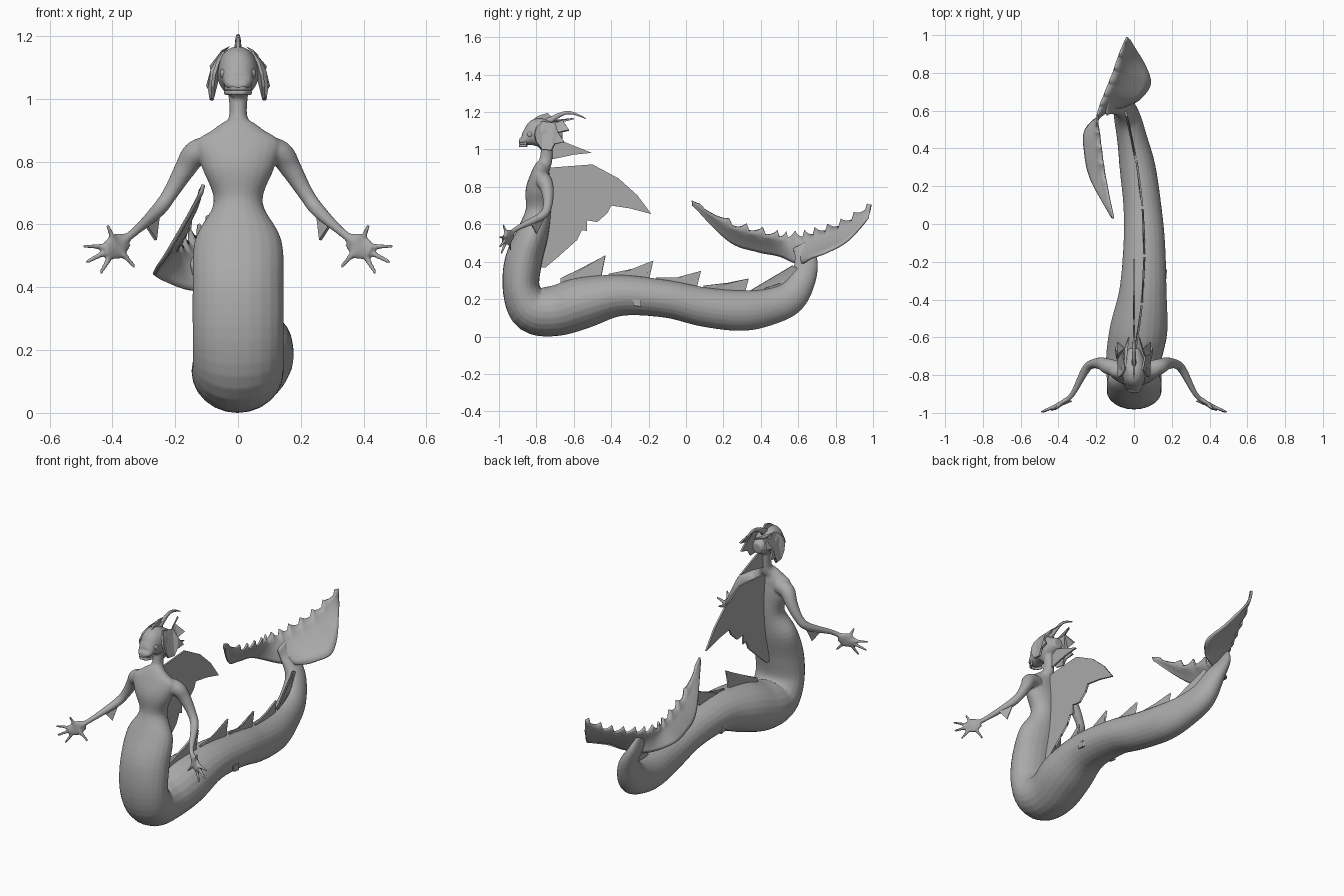
import bpy, bmesh, math
from mathutils import Vector

default_cube = bpy.data.objects.get("Cube")
if default_cube:
    bpy.data.objects.remove(default_cube, do_unlink=True)

grey = (.4, .4, .4, 1)
skin = bpy.data.materials.new("grey_skin")
skin.use_nodes = True
skin.diffuse_color = grey
skin.node_tree.nodes["Principled BSDF"].inputs["Base Color"].default_value = grey


def finish(mesh_data, name, smooth=True):
    bmesh.ops.recalc_face_normals(mesh_data, faces=mesh_data.faces)
    mesh = bpy.data.meshes.new(name)
    mesh_data.to_mesh(mesh)
    mesh_data.free()
    mesh.materials.append(skin)
    for polygon in mesh.polygons:
        polygon.use_smooth = smooth
    part = bpy.data.objects.new(name, mesh)
    bpy.context.collection.objects.link(part)
    return part


def spline(rows, steps):
    """Smooth curve through rows of any width."""
    rows = [Vector(row) for row in rows]
    ends = [rows[0]] + rows + [rows[-1]]
    result = []
    for before, start, end, after in zip(ends, rows, rows[1:], ends[3:]):
        lead_in, lead_out = (end - before) / 2, (after - start) / 2
        for step in range(steps):
            t = step / steps
            blend = t * t * (3 - 2 * t)
            result.append(start.lerp(end, blend) + lead_in * t * (1 - t) ** 2
                          - lead_out * t * t * (1 - t))
    return result + [rows[-1]]


def tube(mesh_data, rows, across=(1, 0, 0), sides=24, steps=5):
    """Loft ellipses; each row is x, y, z, half width, half depth."""
    rows = spline(rows, steps)
    centres = [Vector(row[:3]) for row in rows]
    rings = []
    for centre, row, back, ahead in zip(centres, rows, centres[:1] + centres, centres[1:] + centres[-1:]):
        along = (ahead - back).normalized()
        wide = Vector(across)
        wide = (wide - along * wide.dot(along)).normalized()
        deep = along.cross(wide)
        angles = [math.tau * side / sides for side in range(sides)]
        rings.append([mesh_data.verts.new(centre + wide * row[3] * math.cos(angle)
                                          + deep * row[4] * math.sin(angle)) for angle in angles])
    for ring, following in zip(rings, rings[1:]):
        for side in range(sides):
            mesh_data.faces.new((ring[side - 1], ring[side], following[side], following[side - 1]))
    mesh_data.faces.new(rings[0])
    mesh_data.faces.new(rings[-1])


def thicken(part, amount):
    modifier = part.modifiers.new("thickness", "SOLIDIFY")
    modifier.thickness = amount
    modifier.offset = 0


def fin(name, outline, bend=lambda y, z: 0):
    """Thin plate from a side outline of y, z; bend gives x."""
    plate = bmesh.new()
    plate.faces.new([plate.verts.new((bend(y, z), y, z)) for y, z in outline])
    bmesh.ops.triangulate(plate, faces=plate.faces)
    thicken(finish(plate, name, False), .01)


def jagged(start, end, teeth, depth):
    """Saw-toothed edge whose notches lie to the right of its direction."""
    start, end = Vector(start), Vector(end)
    inward = Vector((end.y - start.y, start.x - end.x)).normalized() * depth
    count = teeth * 2
    return [start.lerp(end, i / count) + inward * (i % 2) for i in range(count + 1)]


def drift(y):
    """Sideways sway of the tail."""
    return .055 - .18 * (max(y, -.7) + .15) ** 2


def tail_top(y):
    return .29 + .045 * math.cos(4 * (y + .4))


# Neck, torso and long curving tail: y, z, half width, half depth
body = bmesh.new()
trunk = [
    (-.74, 1.04, .035, .03), (-.75, .94, .03, .035), (-.77, .9, .08, .042),
    (-.78, .86, .135, .052), (-.79, .78, .115, .068), (-.79, .67, .078, .068),
    (-.82, .55, .138, .085), (-.87, .4, .145, .1), (-.88, .25, .145, .1),
    (-.82, .145, .145, .125), (-.7, .137, .148, .135), (-.55, .18, .152, .137),
    (-.35, .22, .125, .11), (-.1, .2, .11, .1), (.1, .157, .1, .105),
    (.3, .138, .095, .108), (.45, .16, .08, .097), (.56, .21, .07, .088),
    (.63, .32, .05, .068), (.64, .42, .03, .06), (.61, .49, .01, .045)]
lean = [.5 * max(0, z - .3) if y > 0 else 0 for y, z, *size in trunk]
tube(body, [(drift(row[0]) - shift, *row) for row, shift in zip(trunk, lean)])

# Head with a blunt fish snout
head = [(-.893, 1.048, .028, .012), (-.87, 1.047, .042, .026), (-.84, 1.065, .05, .05),
        (-.8, 1.083, .062, .08), (-.75, 1.085, .066, .075), (-.66, 1.08, .03, .03)]
tube(body, [(0, *row) for row in head])

# Arms, palms and spread fingers
arm = [(.08, -.77, .84, .045), (.135, -.755, .825, .042), (.17, -.74, .775, .034),
       (.215, -.74, .7, .025), (.255, -.77, .645, .023), (.325, -.9, .58, .014),
       (.37, -.94, .545, .015)]
fingers = {68: .075, 0: .105, -28: .11, -60: .1, 228: .09}
for side in (1, -1):
    reach = (0, 1, .2)
    tube(body, [(side * x, y, z, r, r) for x, y, z, r in arm], reach, 16)
    palm = Vector((side * .388, -.952, .53))
    slope = Vector((side * .035, -.025, -.02))
    tube(body, [(*(palm + slope * t), .012, .042 - .018 * abs(t)) for t in (-1, 0, 1)], reach, 16)
    for degrees, length in fingers.items():
        angle = math.radians(degrees)
        finger = Vector((side * math.cos(angle), -.42 * math.cos(angle / 2), math.sin(angle))) * length
        tube(body, [(*(palm + finger * t), .013 - .007 * t, .013 - .007 * t) for t in (0, .5, 1)],
             reach, 10)

creature = finish(body, "body")
blend = creature.modifiers.new("blend", "REMESH")
blend.mode = "VOXEL"
blend.voxel_size = .006
blend.use_smooth_shade = True
soften = creature.modifiers.new("soften", "SMOOTH")
soften.iterations = 5


def dome(y, z):
    """Ear fins follow a rounded hood that widens backwards."""
    return .102 * math.sqrt(max(.04, 1 - ((z - 1.035) / .135) ** 2)) * (.8 + min(.2, y + .8))


# Eyes, ear fins, elbow spikes and small side fins
for label, side in (("left", 1), ("right", -1)):
    eye = bmesh.new()
    bmesh.ops.create_uvsphere(eye, u_segments=16, v_segments=10, radius=.018)
    bmesh.ops.translate(eye, verts=eye.verts, vec=(side * .04, -.833, 1.08))
    finish(eye, label + "_eye")

    ear = [(-.8, 1.04), (-.81, 1.08), (-.8, 1.12), (-.77, 1.15), (-.7, 1.14)]
    ear += jagged((-.6, 1.165), (-.65, 1.04), 2, .05) + [(-.7, 1.03), (-.72, .995), (-.77, 1)]
    fin(label + "_ear_fin", ear, lambda y, z: side * dome(y, z))
    fin(label + "_elbow_spike", [(-.75, .65), (-.8, .55), (-.83, .605)],
        lambda y, z: side * (.25 - .6 * (y + .75)) if z > .6 else side * .262)
    fin(label + "_side_fin", [(-.29, .2)] + jagged((-.24, .2), (-.24, .16), 2, .02) + [(-.28, .165)],
        lambda y, z: .055 + side * (.112 + .05 * (y + .29)))

# Wide lips
for label, level in (("upper_lip", 1.034), ("lower_lip", 1.02)):
    lip = bmesh.new()
    bend = [(.038 * t, -.886 + .035 * t ** 4, level, .008, .007) for t in (-1, -.5, 0, .5, 1)]
    tube(lip, bend, (0, 0, 1), 10)
    finish(lip, label)

# Curved horn, brow crest and nape fin
horn = bmesh.new()
tube(horn, [(0, -.77, 1.13, .014, .022), (0, -.67, 1.187, .009, .012),
            (0, -.61, 1.195, .006, .008), (0, -.535, 1.165, .002, .002)], sides=10)
finish(horn, "horn")
fin("brow_crest", [(-.84, 1.11), (-.825, 1.155), (-.79, 1.18), (-.74, 1.195), (-.7, 1.16), (-.72, 1.12)])
fin("nape_fin", [(-.74, 1.06), (-.65, 1.04), (-.505, .982), (-.6, .972), (-.75, .94)])

# Large ragged sail on the back
sail = [(-.76, .9), (-.7, .905), (-.5, .92), (-.51, .895), (-.36, .845), (-.26, .755), (-.185, .655),
        (-.3, .685), (-.4, .7)]
sail += jagged((-.42, .66), (-.69, .42), 5, .045) + [(-.75, .37), (-.83, .37), (-.77, .6)]
fin("back_sail", sail)

# Swept spines along the tail and the keel that ends in the fluke
for number in range(4):
    tip = -.43 + .255 * number
    start, notch = tip - .24, tip - .03
    fin(f"tail_spine_{number + 1}",
        [(start, tail_top(start) - .03), (start, tail_top(start)), (tip - .11, tail_top(tip) + .04),
         (tip, tail_top(tip) + .1 - .012 * number), (notch, tail_top(notch) + .02),
         (notch, tail_top(notch) - .05)], lambda y, z: drift(y))
fin("tail_keel", [(.3, .22), (.42, .255), (.52, .29), (.57, .38), (.6, .36), (.48, .2)],
    lambda y, z: drift(y))

# Tail fluke: upper edge then lower edge, from the front tip to the rear tip
rows = spline([
    (-.11, .03, .725, -.115, .035, .7), (-.15, .23, .6, -.225, .23, .51),
    (-.17, .36, .56, -.26, .38, .455), (-.185, .48, .535, -.255, .5, .43),
    (-.195, .55, .53, -.15, .59, .39), (-.18, .62, .53, -.03, .63, .395),
    (-.15, .7, .55, .04, .67, .42), (-.11, .8, .58, .088, .75, .45),
    (-.075, .9, .63, .05, .86, .51), (-.035, .99, .7, -.025, .975, .63)], 10)
fluke = bmesh.new()
columns = 6
middle = len(rows) // 2
previous = None
for index, row in enumerate(rows):
    upper, lower = Vector(row[:3]), Vector(row[3:])
    bulge = Vector((-.05, 0, -.03)) * (upper - lower).length
    tooth = abs(index - middle) % 7 / 6
    peak = Vector((0, 0, .035 * (1 - tooth) ** 2 * min(1, 8 * (upper - lower).length)))
    line = [fluke.verts.new(lower.lerp(upper, c / columns) + bulge * math.sin(math.pi * c / columns)
                            + peak * (c == columns)) for c in range(columns + 1)]
    if previous:
        for c in range(columns):
            fluke.faces.new((previous[c], previous[c + 1], line[c + 1], line[c]))
    previous = line
thicken(finish(fluke, "tail_fluke"), .012)
